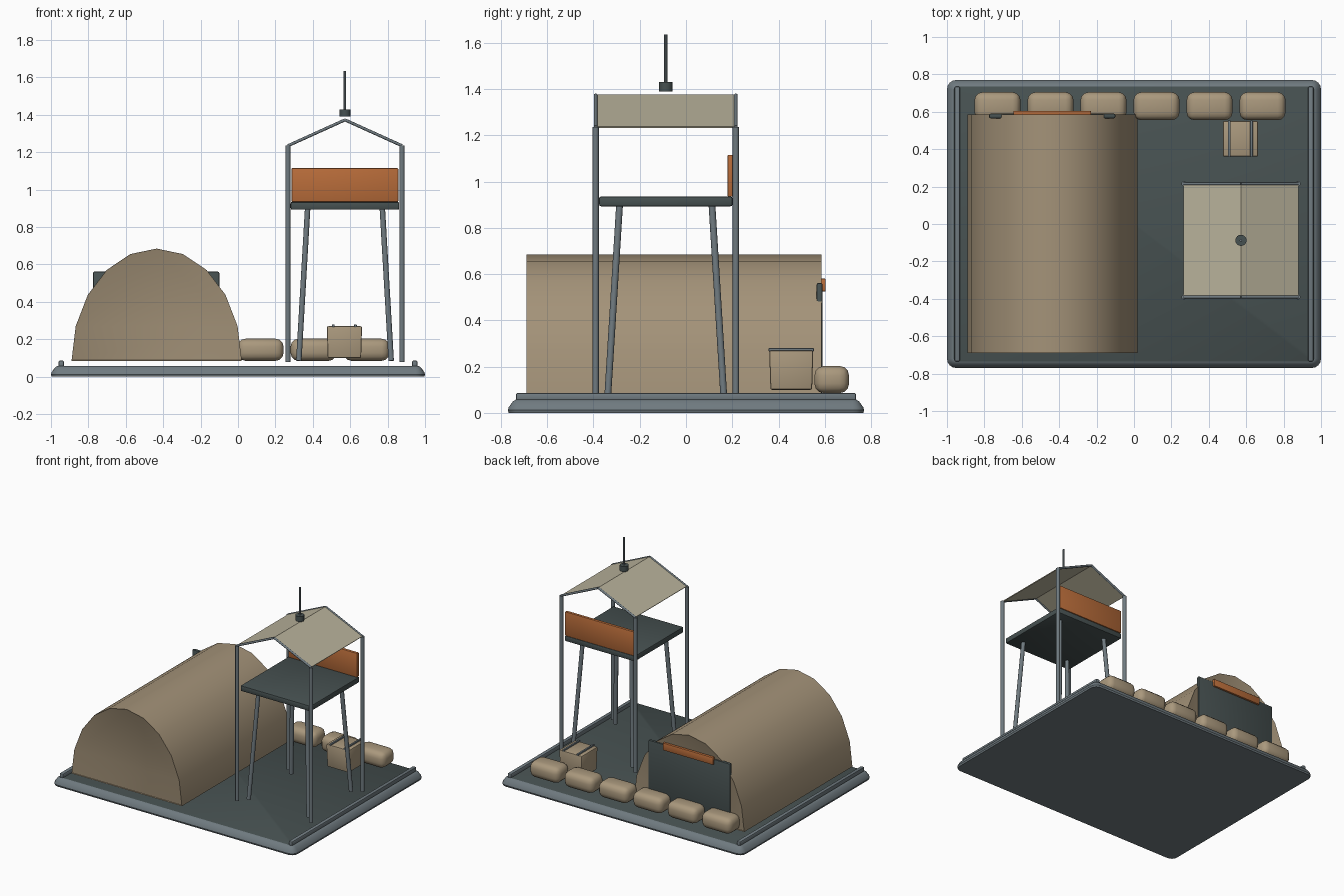
import bpy, bmesh, math
from mathutils import Vector

cube = bpy.data.objects.get("Cube")
if cube:
    bpy.data.objects.remove(cube, do_unlink=True)


def material(name, rgb):
    m = bpy.data.materials.new(name)
    m.use_nodes = True
    m.diffuse_color = (*rgb, 1)
    m.node_tree.nodes["Principled BSDF"].inputs["Base Color"].default_value = (*rgb, 1)
    return m


TAN = material("tan canvas", (0.37, 0.29, 0.19))
DARK = material("dark deck", (0.062, 0.082, 0.082))
STEEL = material("blue grey steel", (0.16, 0.195, 0.215))
CLOTH = material("pale cloth", (0.49, 0.45, 0.33))
ORANGE = material("burnt orange", (0.48, 0.15, 0.042))
SAND = material("sandbag tan", (0.40, 0.315, 0.205))


def finish(name, bm, *mats, smooth=True):
    bmesh.ops.recalc_face_normals(bm, faces=bm.faces)
    mesh = bpy.data.meshes.new(name)
    bm.to_mesh(mesh)
    bm.free()
    for m in mats:
        mesh.materials.append(m)
    if smooth:
        mesh.shade_smooth()
        mesh.set_sharp_from_angle(angle=math.radians(32))
    obj = bpy.data.objects.new(name, mesh)
    bpy.context.scene.collection.objects.link(obj)
    return obj


def box(name, lo, hi, mat, bevel=0.0, segments=2):
    lo, hi = Vector(lo), Vector(hi)
    bm = bmesh.new()
    bmesh.ops.create_cube(bm, size=1)
    for v in bm.verts:
        v.co = (lo + hi) / 2 + v.co * (hi - lo)
    if bevel:
        bmesh.ops.bevel(bm, geom=bm.edges[:], offset=bevel, segments=segments,
                        profile=0.5, affect='EDGES')
    return finish(name, bm, mat)


def rod(name, a, b, radius, mat, sides=12):
    a, b = Vector(a), Vector(b)
    bm = bmesh.new()
    bmesh.ops.create_cone(bm, cap_ends=True, segments=sides, radius1=radius,
                          radius2=radius, depth=(b - a).length)
    turn = (b - a).to_track_quat('Z', 'Y')
    for v in bm.verts:
        v.co = turn @ v.co + (a + b) / 2
    return finish(name, bm, mat)


def rounded_rect(hx, hy, r, steps=4):
    pts = []
    for i, (sx, sy) in enumerate(((1, 1), (-1, 1), (-1, -1), (1, -1))):
        for k in range(steps + 1):
            t = math.pi / 2 * (i + k / steps)
            pts.append((sx * (hx - r) + r * math.cos(t), sy * (hy - r) + r * math.sin(t)))
    return pts


# Base plate: stacked rounded rings, dark on the top face only
bm = bmesh.new()
rings = []
for z, inset in ((0, 0.004), (0.012, 0), (0.025, 0.004), (0.05, 0.022), (0.058, 0.036)):
    outline = rounded_rect(1 - inset, 0.77 - inset, 0.05 - inset)
    rings.append([bm.verts.new((x, y, z)) for x, y in outline])
for low, high in zip(rings, rings[1:]):
    for i in range(len(low)):
        j = (i + 1) % len(low)
        bm.faces.new((low[i], low[j], high[j], high[i]))
bm.faces.new(rings[0][::-1])
bm.faces.new(rings[-1]).material_index = 1
finish("base_plate", bm, STEEL, DARK)

for side, s in (("left", 1), ("right", -1)):
    box(side + "_base_rail", (s * 0.945 - 0.015, -0.735, 0.05),
        (s * 0.945 + 0.015, 0.735, 0.086), STEEL, 0.008)

# Barrel shelter: ten-sided arch with slightly recessed end walls
FLOOR = 0.085
bm = bmesh.new()
arch = []
for k in range(11):
    t = math.pi * k / 10
    arch.append(bm.verts.new((-0.435 + 0.455 * math.cos(t), -0.69, FLOOR + 0.6 * math.sin(t))))
end = bm.faces.new(arch)
grown = bmesh.ops.extrude_face_region(bm, geom=[end])["geom"]
for v in grown:
    if isinstance(v, bmesh.types.BMVert):
        v.co.y = 0.585
bm.normal_update()
bmesh.ops.recalc_face_normals(bm, faces=bm.faces)
ends = [f for f in bm.faces if abs(f.normal.y) > 0.9]
bmesh.ops.inset_individual(bm, faces=ends, thickness=0.008, depth=-0.004)
finish("barrel_shelter", bm, TAN)

# Rear door and its marker strip
box("shelter_door", (-0.775, 0.565, FLOOR), (-0.1, 0.59, 0.562), DARK, 0.008)
box("door_marker_strip", (-0.645, 0.583, 0.525), (-0.23, 0.604, 0.58), ORANGE, 0.004)

# Row of sandbags
for i in range(6):
    x = -0.73 + 0.2835 * i
    box(f"sandbag_{i + 1}", (x - 0.123, 0.555, FLOOR), (x + 0.123, 0.705, 0.203), SAND, 0.042, 3)

# Supply crate with two straps, narrower towards the bottom
crate = box("supply_crate", (0.475, 0.36, 0.1), (0.663, 0.55, 0.27), SAND, 0.008)
for v in crate.data.vertices:
    if v.co.z < 0.2:
        v.co.x = 0.569 + (v.co.x - 0.569) * 0.95
        v.co.y = 0.455 + (v.co.y - 0.455) * 0.95
for side, x in (("left", 0.628), ("right", 0.51)):
    box(side + "_crate_strap", (x - 0.007, 0.357, 0.266), (x + 0.007, 0.553, 0.28), STEEL, 0.003)

# Watchtower
CX, CY = 0.572, -0.0875
EAVE, RIDGE = 1.235, 1.373
HX, HY = 0.305, 0.303
box("tower_platform", (CX - 0.29, CY - 0.288, 0.893), (CX + 0.29, CY + 0.288, 0.935), DARK, 0.008)
box("tower_back_panel", (CX - 0.285, 0.18, 0.935), (CX + 0.285, 0.202, 1.115), ORANGE, 0.004)
for end_name, sy in (("front", -1), ("back", 1)):
    y = CY + sy * HY
    for side, sx in (("left", 1), ("right", -1)):
        tag = f"{end_name}_{side}"
        x = CX + sx * HX
        rod(tag + "_roof_post", (x, y, 0.08), (x, y, EAVE), 0.0135, STEEL)
        rod(tag + "_tower_leg", (CX + sx * 0.247, CY + sy * 0.25, 0.085),
            (CX + sx * 0.2, CY + sy * 0.2, 0.895), 0.015, STEEL)
        rod(tag + "_gable_bar", (x, y, EAVE), (CX, y, RIDGE), 0.008, STEEL)

# Cloth gable roof: two thin sloping sheets
bm = bmesh.new()
profile = [(CX - HX, EAVE), (CX, RIDGE), (CX + HX, EAVE)]
edges = [[bm.verts.new((x, CY + s * HY, z)) for x, z in profile] for s in (-1, 1)]
for i in range(2):
    bm.faces.new((edges[0][i], edges[0][i + 1], edges[1][i + 1], edges[1][i]))
roof = finish("tower_roof", bm, CLOTH, smooth=False)
solid = roof.modifiers.new("thickness", 'SOLIDIFY')
solid.thickness = 0.006
solid.offset = 0

# Antenna on the ridge
rod("antenna_base", (CX, CY, 1.39), (CX, CY, 1.43), 0.03, DARK, 16)
rod("antenna_mast", (CX, CY, 1.43), (CX, CY, 1.635), 0.007, STEEL, 10)
